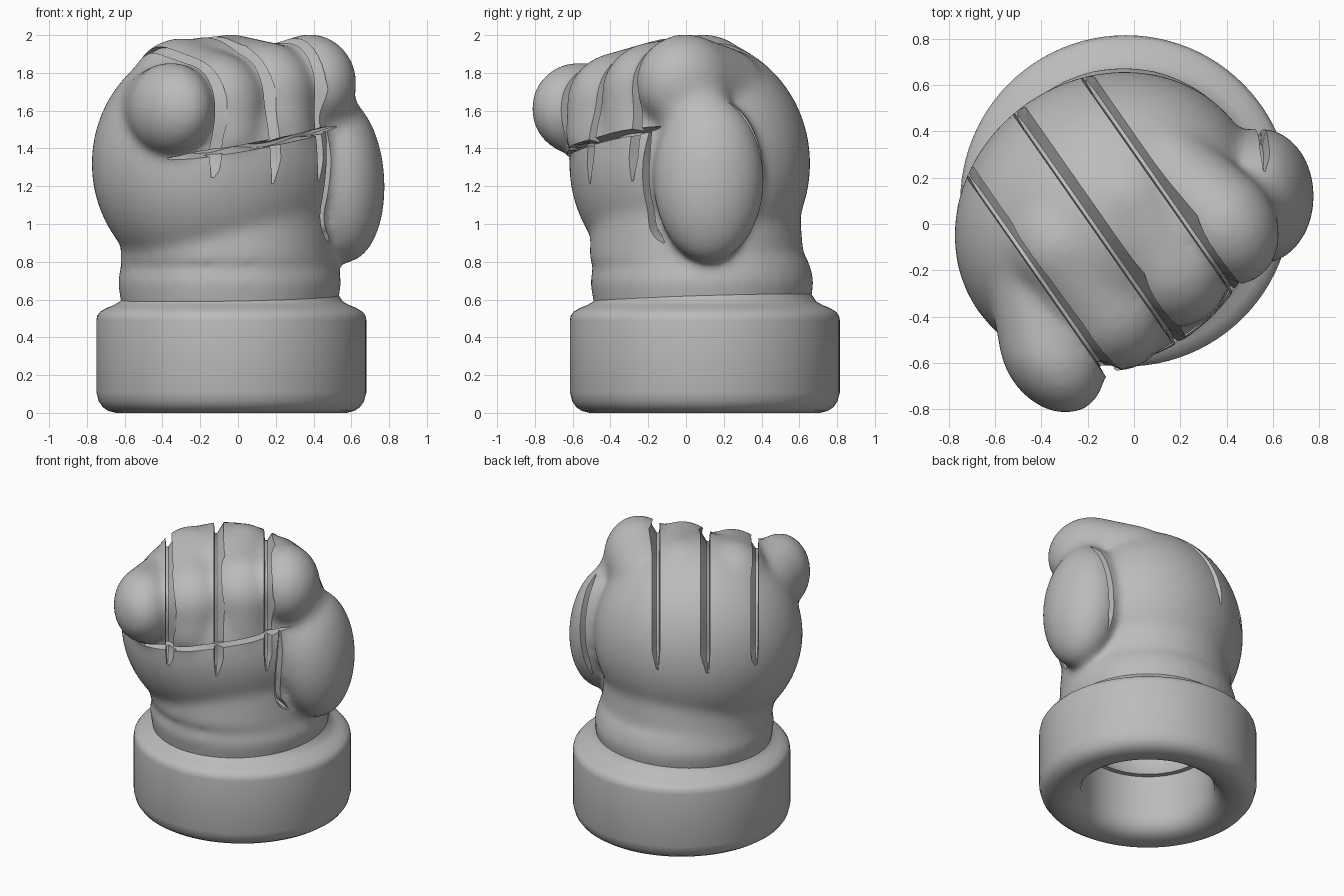
import bpy, bmesh, math
from math import sin, cos, radians
from mathutils import Vector, Matrix
from mathutils.bvhtree import BVHTree

cube = bpy.data.objects.get("Cube")
if cube:
    bpy.data.objects.remove(cube)

GREY = (0.5, 0.5, 0.5, 1)
mat = bpy.data.materials.new("matte grey")
mat.use_nodes = True
mat.diffuse_color = GREY
mat.node_tree.nodes["Principled BSDF"].inputs["Base Color"].default_value = GREY

# The fist is turned on the cuff: local x runs across the knuckles,
# local -y is the way the fingers point
TURN = Matrix.Rotation(radians(35), 4, 'Z')
ACROSS = TURN @ Vector((1, 0, 0))
CUFF_CENTRE = Vector((-0.035, 0.1, 0))


def finish(name, bm):
    bmesh.ops.recalc_face_normals(bm, faces=bm.faces[:])
    mesh = bpy.data.meshes.new(name)
    bm.to_mesh(mesh)
    bm.free()
    mesh.materials.append(mat)
    obj = bpy.data.objects.new(name, mesh)
    bpy.context.collection.objects.link(obj)
    return obj


def activate(obj):
    bpy.ops.object.select_all(action='DESELECT')
    obj.select_set(True)
    bpy.context.view_layer.objects.active = obj


def apply_modifier(obj, kind, **settings):
    mod = obj.modifiers.new(kind.lower(), kind)
    for key, value in settings.items():
        setattr(mod, key, value)
    activate(obj)
    bpy.ops.object.modifier_apply(modifier=mod.name)


def ellipsoid(bm, centre, radii, frame=Matrix(), tilt=0):
    m = (frame @ Matrix.Translation(centre) @ Matrix.Rotation(radians(tilt), 4, 'Y')
         @ Matrix.Diagonal((*radii, 1)))
    bmesh.ops.create_uvsphere(bm, u_segments=40, v_segments=24, radius=1, matrix=m)


def sweep(bm, start, end, radii, steps=6):
    a, b = Vector(start), Vector(end)
    for i in range(steps):
        ellipsoid(bm, a.lerp(b, i / (steps - 1)), radii, TURN)


def tapered_ring(bm, x, y, low, high, r_low, r_high):
    m = Matrix.Translation((x, y, (low + high) / 2))
    bmesh.ops.create_cone(bm, cap_ends=True, segments=64, radius1=r_low,
                          radius2=r_high, depth=high - low, matrix=m)


def groove_cutter(name, hits, left, right, depth):
    """Wedge swept along surface points, fading out at both ends."""
    bm = bmesh.new()
    rings = []
    last = len(hits) - 1
    for i, (point, normal) in enumerate(hits):
        along = (hits[min(i + 1, last)][0] - hits[max(i - 1, 0)][0]).normalized()
        side = along.cross(normal).normalized()
        up = side.cross(along).normalized()
        fade = min(1, 0.3 + min(i, last - i) / 4)
        section = ((-left, 0.03), (right, 0.02), (0.008, -depth), (-left * 0.5, -depth))
        rings.append([bm.verts.new(point + side * u * fade + up * (v if v > 0 else v * fade))
                      for u, v in section])
    for a, b in zip(rings, rings[1:]):
        for k in range(4):
            n = (k + 1) % 4
            bm.faces.new((a[k], a[n], b[n], b[k]))
    bm.faces.new(rings[0])
    bm.faces.new(rings[-1])
    return finish(name, bm)


# Cuff: turned ring, open inside, rounded at the rim and sloping up to the wrist
profile = [(0.43, 0.57), (0.43, 0.14), (0.44, 0.08), (0.47, 0.035), (0.51, 0.01),
           (0.56, 0), (0.61, 0), (0.65, 0.01), (0.68, 0.03), (0.702, 0.06),
           (0.715, 0.11), (0.715, 0.49), (0.71, 0.515), (0.695, 0.535), (0.66, 0.556),
           (0.62, 0.572), (0.59, 0.59), (0.57, 0.62), (0.55, 0.65), (0.5, 0.65)]
bm = bmesh.new()
verts = [bm.verts.new((r, 0, z)) for r, z in profile]
edges = [bm.edges.new(pair) for pair in zip(verts, verts[1:] + verts[:1])]
bmesh.ops.spin(bm, geom=verts + edges, cent=(0, 0, 0), axis=(0, 0, 1),
               angle=2 * math.pi, steps=96)
bmesh.ops.remove_doubles(bm, verts=bm.verts[:], dist=0.0005)
bmesh.ops.translate(bm, verts=bm.verts[:], vec=CUFF_CENTRE)
cuff = finish("cuff", bm)

# Fist: wrist and palm
bm = bmesh.new()
tapered_ring(bm, -0.045, 0.085, 0.42, 0.7, 0.545, 0.595)
tapered_ring(bm, -0.045, 0.085, 0.7, 0.82, 0.595, 0.56)
tapered_ring(bm, -0.055, 0.055, 0.8, 1.05, 0.57, 0.55)
ellipsoid(bm, (-0.08, 0.08, 1.32), (0.69, 0.615, 0.675), TURN)
# Thumb, running up into the first finger
ellipsoid(bm, (0.545, 0.12, 1.24), (0.232, 0.295, 0.448), tilt=-4)
ellipsoid(bm, (0.47, 0.04, 1.6), (0.165, 0.2, 0.2))
# Little finger and first finger stand out as rounded knobs
sweep(bm, (-0.615, -0.26, 1.61), (-0.47, 0.06, 1.58), (0.205, 0.275, 0.248))
sweep(bm, (0.31, -0.22, 1.745), (0.24, 0.04, 1.68), (0.232, 0.28, 0.262))
# Middle fingers: over the knuckles, then down the front to the palm
for across, tip_z, root_z in ((-0.30, 1.635, 1.71), (0.025, 1.69, 1.73)):
    sweep(bm, (across, -0.22, tip_z), (across, 0.1, root_z), (0.26, 0.29, 0.275))
    sweep(bm, (across, -0.22, tip_z), (across, -0.23, 1.47), (0.25, 0.29, 0.2))
fist = finish("fist", bm)
apply_modifier(fist, 'REMESH', mode='VOXEL', voxel_size=0.02)
apply_modifier(fist, 'SMOOTH', factor=0.5, iterations=30)

# Surface lookup for laying the grooves
bm = bmesh.new()
bm.from_mesh(fist.data)
surface = BVHTree.FromBMesh(bm)
bm.free()


def cast(start, direction):
    return surface.ray_cast(TURN @ Vector(start), TURN.to_3x3() @ Vector(direction))[:2]


def trace(points, steps=6):
    hits = []
    for a, b in zip(points, points[1:]):
        for i in range(steps):
            hits.append(surface.find_nearest(Vector(a).lerp(Vector(b), i / steps))[:2])
    hits.append(surface.find_nearest(Vector(points[-1]))[:2])
    return hits


def soften(hits, rounds=2):
    for _ in range(rounds):
        inner = [tuple((a[k] + b[k] * 2 + c[k]) / 4 for k in (0, 1))
                 for a, b, c in zip(hits, hits[1:], hits[2:])]
        hits = [hits[0]] + inner + [hits[-1]]
    return hits


cutters = []
# Grooves between the fingers: steep on one side, sloping on the other
for across in (-0.465, -0.145, 0.185):
    hits = []
    for i in range(49):
        a = radians(-18 + 206 * i / 48)
        out = Vector((0, -cos(a), sin(a)))
        point, normal = cast(Vector((across, 0.05, 1.4)) + out * 2, -out)
        hits.append((point, normal - ACROSS * normal.dot(ACROSS)))
    cutters.append(groove_cutter("finger_groove", soften(hits), 0.015, 0.06, 0.065))

# Crease where the fingertips meet the palm
hits = []
for i in range(25):
    t = i / 24
    hits.append(cast((-0.65 + t, -2, 1.345 + 0.17 * t), (0, 1, 0)))
cutters.append(groove_cutter("palm_crease", soften(hits), 0.02, 0.02, 0.09))

# Creases in front of and behind the thumb
front = [(0.44, -0.17, 1.5), (0.45, -0.2, 1.2), (0.45, -0.18, 0.98), (0.49, -0.12, 0.9)]
back = [(0.57, 0.24, 1.66), (0.56, 0.36, 1.48), (0.54, 0.42, 1.22), (0.5, 0.38, 0.96)]
for path in (front, back):
    cutters.append(groove_cutter("thumb_crease", soften(trace(path)), 0.024, 0.024, 0.06))

# Hollow for the wrist, carrying on from the inside of the cuff
bm = bmesh.new()
ellipsoid(bm, CUFF_CENTRE + Vector((0, 0, 0.56)), (0.43, 0.43, 0.36))
cutters.append(finish("wrist_hollow", bm))

for cutter in cutters:
    apply_modifier(fist, 'BOOLEAN', operation='DIFFERENCE', solver='EXACT', object=cutter)
    bpy.data.objects.remove(cutter)

for obj in (cuff, fist):
    activate(obj)
    bpy.ops.object.shade_smooth_by_angle(angle=radians(35))
